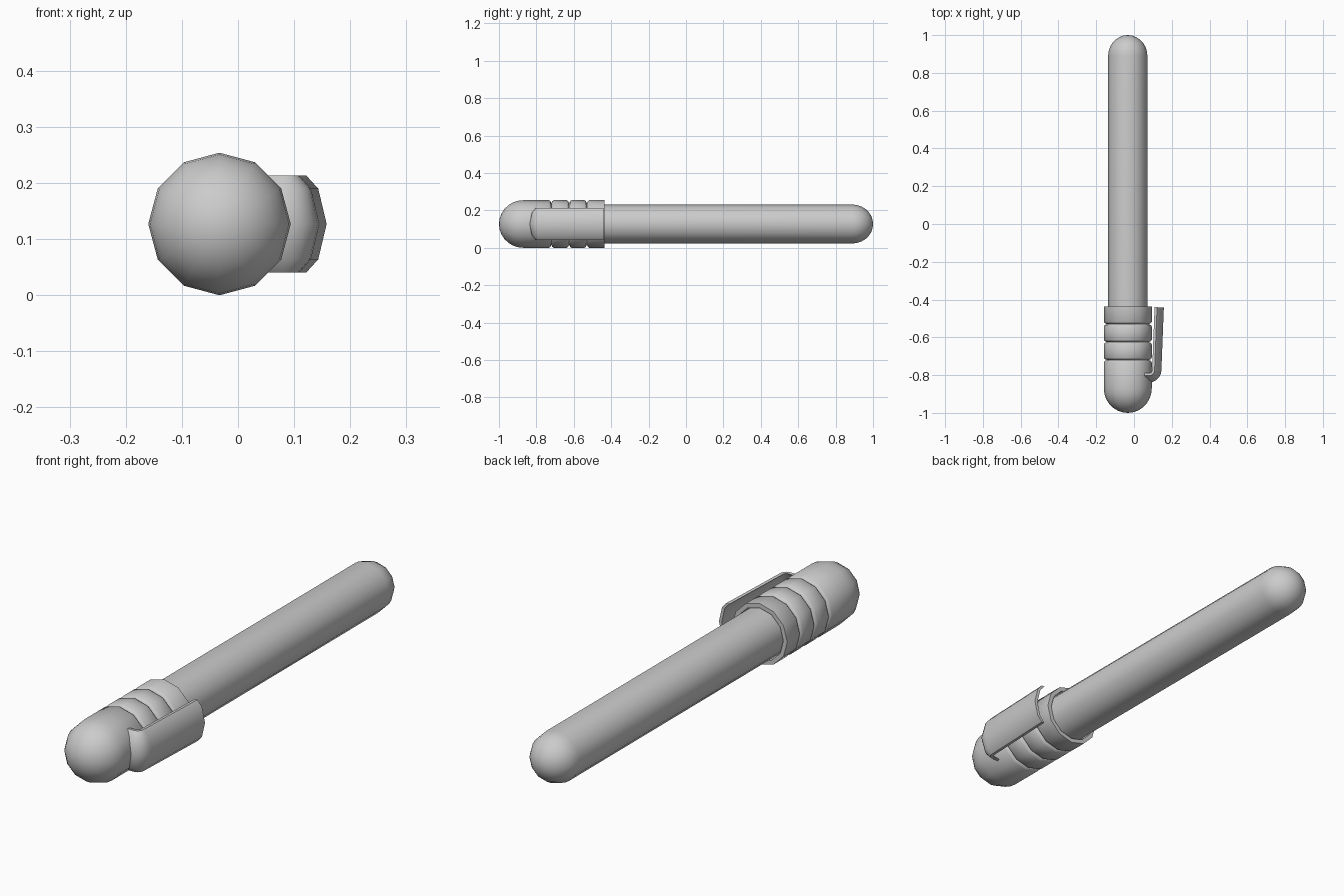
import bpy, bmesh, math
from mathutils import Vector

if "Cube" in bpy.data.objects:
    bpy.data.objects.remove(bpy.data.objects["Cube"])

CX, CZ, SIDES = -0.033, 0.127, 12


def finish(bm, name):
    bmesh.ops.recalc_face_normals(bm, faces=bm.faces)
    mesh = bpy.data.meshes.new(name)
    bm.to_mesh(mesh)
    bm.free()
    ob = bpy.data.objects.new(name, mesh)
    bpy.context.collection.objects.link(ob)
    bpy.ops.object.select_all(action='DESELECT')
    ob.select_set(True)
    bpy.context.view_layer.objects.active = ob
    bpy.ops.object.shade_smooth_by_angle(angle=math.radians(38))
    return ob


def lathe(name, profile):
    """Revolve (radius, y) points about the pen axis; radius 0 makes a pole."""
    bm = bmesh.new()
    rings = []
    for r, y in profile:
        n = SIDES if r > 1e-5 else 1
        rings.append([bm.verts.new((CX + r * math.cos(2 * math.pi * i / SIDES), y,
                                    CZ + r * math.sin(2 * math.pi * i / SIDES)))
                      for i in range(n)])
    for a, b in zip(rings, rings[1:]):
        for i in range(SIDES):
            j = (i + 1) % SIDES
            quad = [a[i % len(a)], a[j % len(a)], b[j % len(b)], b[i % len(b)]]
            bm.faces.new(list(dict.fromkeys(quad)))
    return finish(bm, name)


def dome(r, base, tip, steps=7):
    """Profile points from the tip pole to the dome base."""
    pts = [(r * math.sin(t), base + (tip - base) * math.cos(t))
           for t in (math.pi / 2 * k / steps for k in range(steps + 1))]
    pts[0] = (0, tip)
    return pts


# Barrel with rounded far end
lathe("barrel", dome(0.104, 0.89, 1.0) + [(0.104, -0.5), (0, -0.5)])

# Cap with rounded end, three grooves and a recessed open rim
R = 0.127
cap = dome(R, -0.87, -1.0)
for g in (-0.72, -0.625, -0.53):
    cap += [(R, g - 0.012), (R - 0.005, g - 0.005), (R - 0.016, g),
            (R - 0.005, g + 0.005), (R, g + 0.012)]
cap += [(R, -0.436), (0.109, -0.436), (0.109, -0.48), (0, -0.48)]
lathe("cap", cap)

# Clip: curved strip section swept along a bent path
tip, bend = Vector((0.158, -0.442)), Vector((0.145, -0.775))
path = [tip, bend]
path += [Vector((0.082 + 0.063 * math.cos(t), -0.775 - 0.063 * math.sin(t)))
         for t in (math.pi / 2 * k / 5 for k in range(1, 6))]
path.append(Vector((0.045, -0.838)))
outer = [(-0.086, 0.036), (-0.063, 0.015), (0, 0), (0.063, 0.015), (0.086, 0.036)]
section = outer + [(z * 0.985, d + 0.013) for z, d in reversed(outer)]

bm = bmesh.new()
rings = []
for i, p in enumerate(path):
    d = (path[min(i + 1, len(path) - 1)] - path[max(i - 1, 0)]).normalized()
    if i == 1:
        d = Vector((-0.04, -1)).normalized()
    inward = Vector((d.y, -d.x))
    rings.append([bm.verts.new((p.x + inward.x * k, p.y + inward.y * k, CZ + z))
                  for z, k in section])
n = len(section)
for a, b in zip(rings, rings[1:]):
    for i in range(n):
        j = (i + 1) % n
        bm.faces.new((a[i], a[j], b[j], b[i]))
for ring in (rings[0], rings[-1]):
    for i in range(4):
        bm.faces.new((ring[i], ring[i + 1], ring[n - 2 - i], ring[n - 1 - i]))
finish(bm, "pocket_clip")
